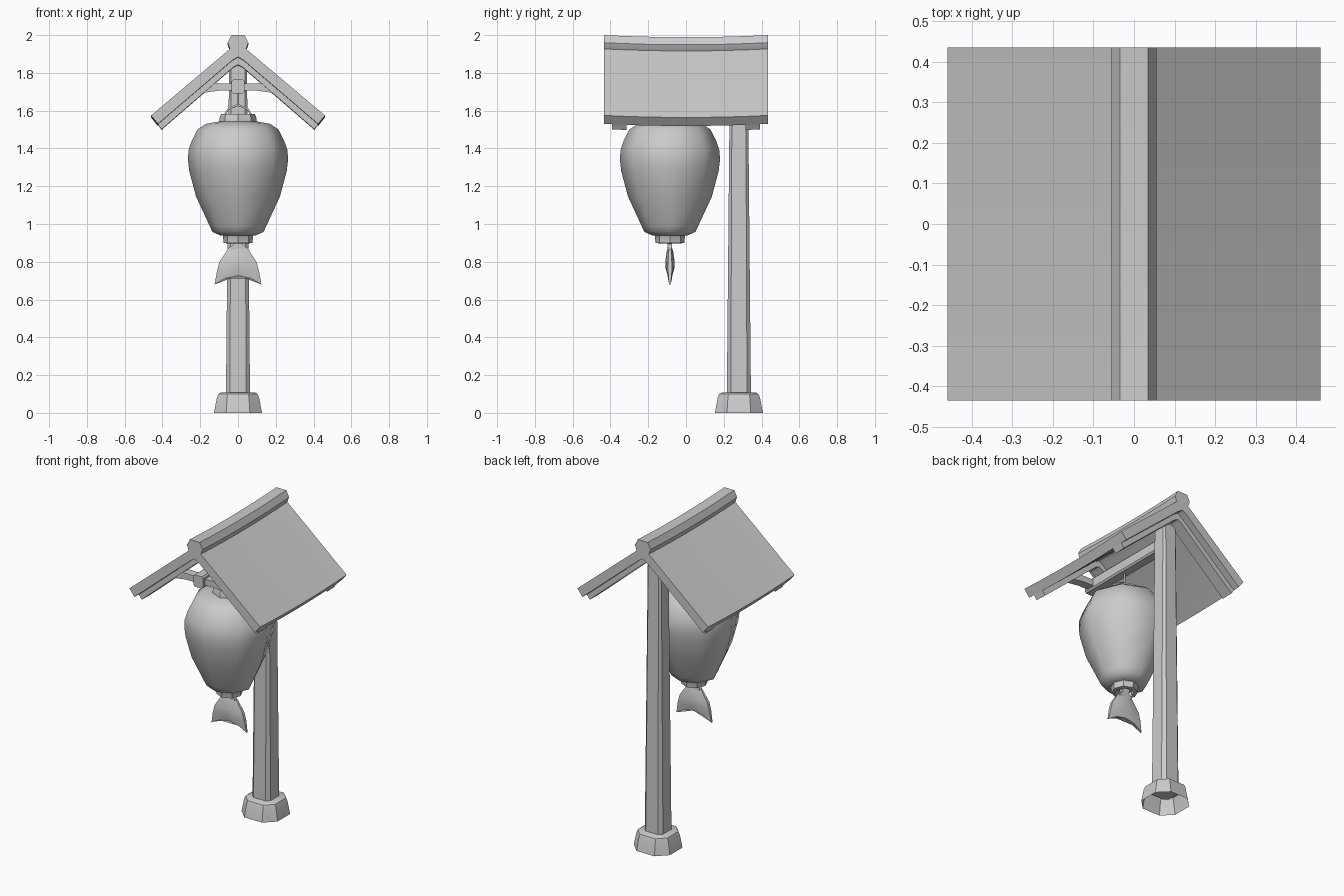
import bpy, bmesh
from math import sin, cos, pi, radians

if "Cube" in bpy.data.objects:
    bpy.data.objects.remove(bpy.data.objects["Cube"])

LY, PY = -0.085, 0.28      # lantern and post positions in y
ROOF_Y = 0.435


def loft(name, rings, cap_start=True, cap_end=True, smooth=None):
    """Skin a list of closed point rings into one object."""
    bm = bmesh.new()
    vr = [[bm.verts.new(p) for p in ring] for ring in rings]
    n = len(vr[0])
    for a, b in zip(vr, vr[1:]):
        for i in range(n):
            j = (i + 1) % n
            bm.faces.new((a[i], a[j], b[j], b[i]))
    if cap_start:
        bm.faces.new(vr[0][::-1])
    if cap_end:
        bm.faces.new(vr[-1])
    bmesh.ops.recalc_face_normals(bm, faces=bm.faces)
    me = bpy.data.meshes.new(name)
    bm.to_mesh(me)
    bm.free()
    ob = bpy.data.objects.new(name, me)
    bpy.context.collection.objects.link(ob)
    if smooth:
        bpy.ops.object.select_all(action='DESELECT')
        ob.select_set(True)
        bpy.context.view_layer.objects.active = ob
        bpy.ops.object.shade_smooth_by_angle(angle=radians(smooth))
    return ob


def cut_square(a, b, z, y):
    """Square of half width a with corners cut so each flat is half width b."""
    pts = [(a, -b), (a, b), (b, a), (-b, a), (-a, b), (-a, -b), (-b, -a), (b, -a)]
    return [(px, py + y, z) for px, py in pts]


def circle(r, z, y, n=8):
    return [(r * cos(2 * pi * i / n), y + r * sin(2 * pi * i / n), z) for i in range(n)]


def mirror_profile(half):
    """Close a right-hand (x, z) outline; the points on x = 0 are not doubled."""
    return half + [(-x, z) for x, z in reversed(half) if x > 0]


def sagging(name, half, y0, y1, steps):
    """Extrude a mirrored outline along y, dipping gently in the middle."""
    prof = mirror_profile(half)
    rings = []
    for i in range(steps + 1):
        y = y0 + (y1 - y0) * i / steps
        dip = 0.011 * (1 - (y / ROOF_Y) ** 2)
        rings.append([(x, y, z - dip) for x, z in prof])
    return loft(name, rings, smooth=20)


# Foot, open underneath, and tapered post
loft("post_foot", [cut_square(a, b, z, PY) for a, b, z in
     ((0.127, 0.063, 0), (0.112, 0.058, 0.08), (0.104, 0.055, 0.1), (0.09, 0.048, 0.108))],
     cap_start=False, smooth=35)
loft("post", [cut_square(0.064, 0.043, 0.07, PY), cut_square(0.047, 0.036, 1.87, PY)])

# Roof: folded slab, ridge cap and a rafter pair near each gable
sagging("roof_slab", [(0, 1.963), (0.46, 1.575), (0.424, 1.53), (0.03, 1.867), (0, 1.885)],
        -ROOF_Y, ROOF_Y, 8)
sagging("ridge_cap", [(0.035, 2.0), (0.055, 1.96), (0.042, 1.925), (0.03, 1.91)],
        -ROOF_Y, ROOF_Y, 8)
for label, y in (("front", -0.353), ("back", 0.353)):
    sagging(label + "_rafters",
            [(0, 1.90), (0.43, 1.54), (0.405, 1.503), (0.025, 1.832), (0, 1.845)],
            y - 0.038, y + 0.038, 1)

# Beam reaching forward from the post, and the tie crossing it
beam = [(0.034, 1.70), (0.034, 1.755), (0.026, 1.765), (-0.026, 1.765),
        (-0.034, 1.755), (-0.034, 1.70), (-0.026, 1.69), (0.026, 1.69)]
loft("hanging_beam", [[(x, y, z) for x, z in beam] for y in (-0.40, PY)])
tie = mirror_profile([(0.10, 1.745), (0.165, 1.748), (0.21, 1.70), (0.18, 1.695), (0.10, 1.706)])
loft("cross_tie", [[(x, y, z) for x, z in tie] for y in (-0.38, -0.325)])

# Lantern body with eight sides
body = [(0.09, 0.938), (0.135, 0.958), (0.15, 0.99), (0.222, 1.145), (0.258, 1.28),
        (0.265, 1.34), (0.262, 1.39), (0.245, 1.44), (0.215, 1.50), (0.17, 1.53), (0.09, 1.545)]
loft("lantern_body", [circle(r, z, LY) for r, z in body], smooth=50)

# Collars: solid on top, recessed ring below
loft("top_collar", [circle(r, z, LY) for r, z in
     ((0.10, 1.535), (0.098, 1.56), (0.09, 1.582), (0.065, 1.582), (0.06, 1.565))], smooth=30)
loft("bottom_collar", [circle(r, z, LY) for r, z in
     ((0.085, 0.945), (0.079, 0.935), (0.077, 0.90), (0.055, 0.897), (0.053, 0.925))], smooth=30)

# Wire handle and cord
cu = bpy.data.curves.new("wire_handle", 'CURVE')
cu.dimensions = '3D'
cu.bevel_depth = 0.006
cu.bevel_resolution = 1
for path in ([(-0.075, 1.57), (-0.05, 1.61), (0, 1.63), (0.05, 1.61), (0.075, 1.57)],
             [(0, 1.625), (0, 1.70)]):
    sp = cu.splines.new('POLY')
    sp.points.add(len(path) - 1)
    for p, (x, z) in zip(sp.points, path):
        p.co = (x, LY, z, 1)
bpy.context.collection.objects.link(bpy.data.objects.new("wire_handle", cu))

# Hanger under the lantern and the flared forked tail
loft("tail_hanger", [[(x, LY + y, z) for x, y in
     ((-w, -0.012), (w, -0.012), (w, 0.012), (-w, 0.012))]
     for w, z in ((0.035, 0.93), (0.02, 0.895), (0.045, 0.875), (0.045, 0.865))])
rings = []
# columns run across x: t from -1 to 1, bottom edge is arched
for z0, w, d, arch in ((0.875, 0.05, 0.011, 0), (0.85, 0.065, 0.018, 0), (0.80, 0.098, 0.024, 0.005),
                       (0.75, 0.111, 0.025, 0.022), (0.68, 0.124, 0.011, 0.047)):
    ts = (-1, -0.55, 0, 0.55, 1)
    front = [(w * t, LY - d * (1 - 0.6 * t * t), z0 + arch * (1 - t * t)) for t in ts]
    back = [(x, 2 * LY - y, z) for x, y, z in reversed(front)]
    rings.append(front + back)
loft("tail", rings, smooth=35)
